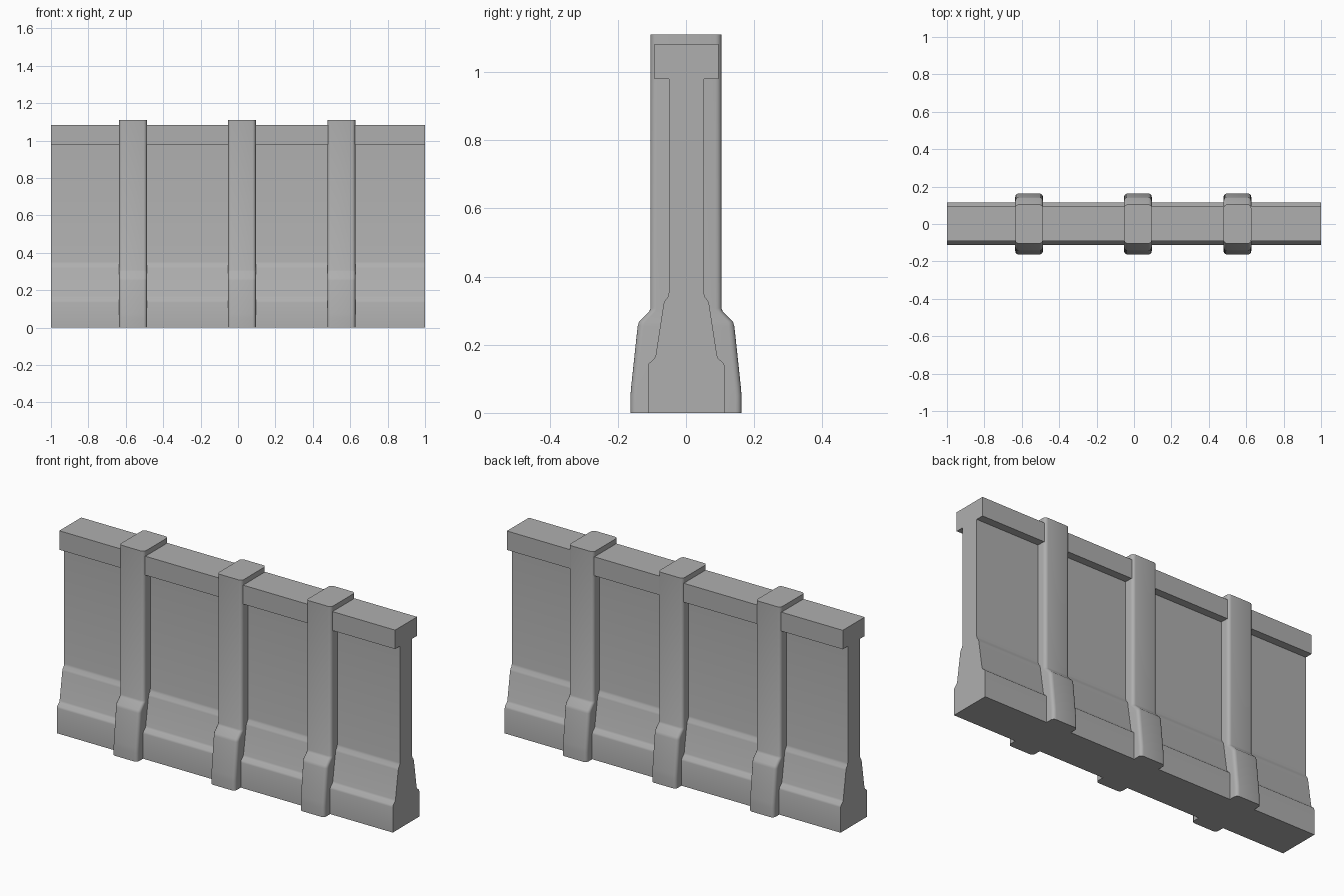
import bpy, bmesh, math

if "Cube" in bpy.data.objects:
    bpy.data.objects.remove(bpy.data.objects["Cube"])

# Dark concrete grey
concrete = bpy.data.materials.new("concrete")
concrete.diffuse_color = (0.43, 0.43, 0.43, 1.0)
concrete.use_nodes = True
concrete.node_tree.nodes["Principled BSDF"].inputs["Base Color"].default_value = concrete.diffuse_color


def finish(name, bm):
    bmesh.ops.recalc_face_normals(bm, faces=bm.faces)
    mesh = bpy.data.meshes.new(name)
    bm.to_mesh(mesh)
    bm.free()
    mesh.materials.append(concrete)
    obj = bpy.data.objects.new(name, mesh)
    bpy.context.collection.objects.link(obj)
    bpy.ops.object.select_all(action='DESELECT')
    obj.select_set(True)
    bpy.context.view_layer.objects.active = obj
    bpy.ops.object.shade_smooth_by_angle(angle=math.radians(35))
    return obj


def extrude_half_profile(name, half, x0, x1, y_shift=0.0):
    """Mirror a (half depth, z) profile in y and extrude it along x."""
    outline = half + [(-y, z) for y, z in reversed(half)]
    bm = bmesh.new()
    face = bm.faces.new([bm.verts.new((x0, y + y_shift, z)) for y, z in outline])
    # keep the starting face so both ends are closed
    out = bmesh.ops.extrude_face_region(bm, geom=[face], use_keep_orig=True)
    verts = [g for g in out["geom"] if isinstance(g, bmesh.types.BMVert)]
    bmesh.ops.translate(bm, verts=verts, vec=(x1 - x0, 0, 0))
    return finish(name, bm)


def rounded_ring(cx, hx, hy, z, r, steps=4):
    pts = []
    for k, (sx, sy) in enumerate([(1, 1), (-1, 1), (-1, -1), (1, -1)]):
        for i in range(steps + 1):
            a = math.pi / 2 * (k + i / steps)
            pts.append((cx + sx * (hx - r) + r * math.cos(a),
                        sy * (hy - r) + r * math.sin(a), z))
    return pts


def loft_post(name, cx, half):
    """Stack rounded rectangles following a (half depth, z) profile."""
    bm = bmesh.new()
    rings = [[bm.verts.new(p) for p in rounded_ring(cx, 0.074, hy, z, 0.018)]
             for hy, z in half]
    for low, high in zip(rings, rings[1:]):
        n = len(low)
        for i in range(n):
            j = (i + 1) % n
            bm.faces.new((low[i], low[j], high[j], high[i]))
    bm.faces.new(rings[0][::-1])
    bm.faces.new(rings[-1])
    return finish(name, bm)


# Wall panel with flared foot
wall = [(0.113, 0.0), (0.113, 0.135), (0.110, 0.145), (0.094, 0.159),
        (0.090, 0.168), (0.067, 0.318), (0.064, 0.327), (0.054, 0.341),
        (0.0515, 0.352), (0.0515, 1.0)]
extrude_half_profile("wall_panel", wall, -1.0, 1.0, 0.001)

# Coping rail along the top
rail = [(0.0935, 0.98), (0.0935, 1.082)]
extrude_half_profile("top_rail", rail, -1.0, 1.0, 0.0015)

# Posts with flared feet
post = [(0.163, 0.0), (0.163, 0.05), (0.161, 0.075), (0.142, 0.253),
        (0.138, 0.267), (0.108, 0.297), (0.104, 0.307), (0.104, 1.11)]
for label, x in (("left", -0.561), ("middle", 0.021), ("right", 0.553)):
    loft_post(label + "_post", x, post)
